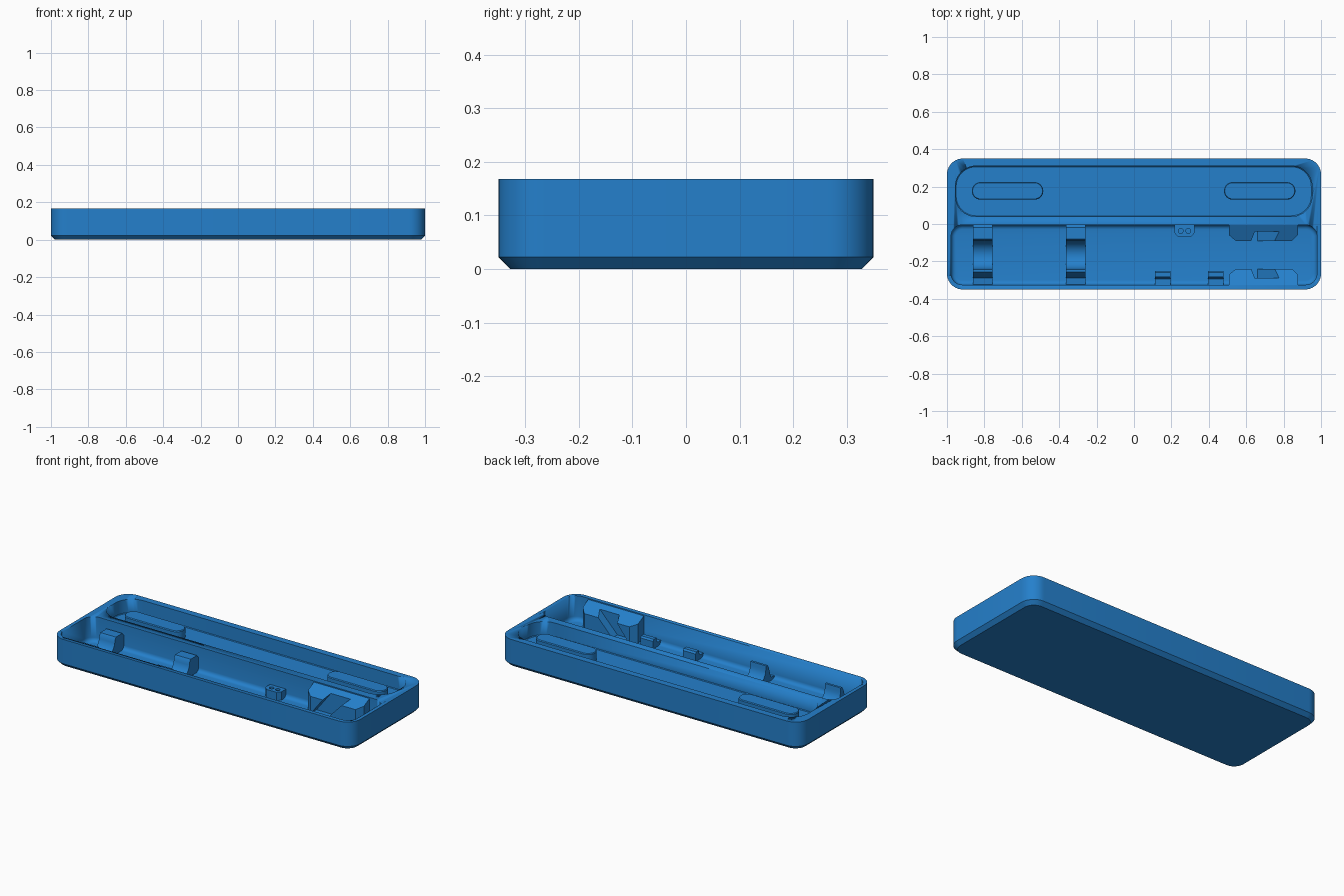
import bpy, bmesh, math

if "Cube" in bpy.data.objects:
    bpy.data.objects.remove(bpy.data.objects["Cube"])

blue = bpy.data.materials.new("blue plastic")
blue.diffuse_color = (0.018, 0.215, 0.6, 1)
blue.use_nodes = True
blue.node_tree.nodes["Principled BSDF"].inputs["Base Color"].default_value = blue.diffuse_color
H = 0.168          # overall height
MID = -0.165       # centre line of the front bay


def make(name, bm, smooth=False):
    bmesh.ops.recalc_face_normals(bm, faces=bm.faces)
    me = bpy.data.meshes.new(name)
    bm.to_mesh(me)
    bm.free()
    me.materials.append(blue)
    ob = bpy.data.objects.new(name, me)
    bpy.context.collection.objects.link(ob)
    if smooth:
        bpy.ops.object.select_all(action='DESELECT')
        ob.select_set(True)
        bpy.context.view_layer.objects.active = ob
        bpy.ops.object.shade_smooth_by_angle(angle=math.radians(30))
    return ob


def rounded_loft(name, x0, x1, y0, y1, r, levels, seg=10):
    """Rounded rectangle lofted through (z, inset) levels."""
    bm = bmesh.new()
    rings = []
    for z, ins in levels:
        rr = max(r - ins, 0.004)
        ring = []
        for k, (cx, cy) in enumerate(((x1, y1), (x0, y1), (x0, y0), (x1, y0))):
            sx, sy = (1, -1, -1, 1)[k], (1, 1, -1, -1)[k]
            px, py = cx - sx * (ins + rr), cy - sy * (ins + rr)
            for i in range(seg + 1):
                a = math.pi / 2 * (k + i / seg)
                ring.append(bm.verts.new((px + rr * math.cos(a), py + rr * math.sin(a), z)))
        rings.append(ring)
    n = len(rings[0])
    for a, b in zip(rings, rings[1:]):
        for i in range(n):
            bm.faces.new((a[i], a[(i + 1) % n], b[(i + 1) % n], b[i]))
    bm.faces.new(rings[0])
    bm.faces.new(rings[-1])
    return make(name, bm, True)


def prism(name, pts, axis, lo, hi, smooth=False):
    """Extrude a 2D outline along x (outline y,z), y (x,z) or z (x,y)."""
    place = {'x': lambda p, t: (t, p[0], p[1]),
             'y': lambda p, t: (p[0], t, p[1]),
             'z': lambda p, t: (p[0], p[1], t)}[axis]
    bm = bmesh.new()
    a = [bm.verts.new(place(p, lo)) for p in pts]
    b = [bm.verts.new(place(p, hi)) for p in pts]
    n = len(pts)
    for i in range(n):
        bm.faces.new((a[i], a[(i + 1) % n], b[(i + 1) % n], b[i]))
    bm.faces.new(a)
    bm.faces.new(b)
    return make(name, bm, smooth)


def cut(ob, cutter):
    m = ob.modifiers.new("cut", 'BOOLEAN')
    m.operation = 'DIFFERENCE'
    m.solver = 'EXACT'
    m.object = cutter
    cutter.hide_render = True
    cutter.hide_set(True)


# Tray body with chamfered underside
body = rounded_loft("tray_body", -1, 1, -0.35, 0.35, 0.085, [(0, 0.022), (0.022, 0), (H, 0)])

# Large front bay with a filleted floor edge
R = 0.024
fillet = [(0.02 + R * (1 - math.sin(a)), R * (1 - math.cos(a)))
          for a in (math.pi / 2 * (1 - i / 4) for i in range(5))]
cut(body, rounded_loft("front_bay_cutter", -0.978, 0.978, -0.325, -0.005, 0.06,
                       fillet + [(0.25, 0)]))

# Shallow back bay
cut(body, rounded_loft("back_bay_cutter", -0.955, 0.952, 0.04, 0.31, 0.11,
                       [(0.085, 0.004), (0.089, 0), (0.25, 0)]))

# Raised oblong pads in the back bay
for side, x0 in (("left", -0.867), ("right", 0.481)):
    rounded_loft("pad_" + side, x0, x0 + 0.382, 0.13, 0.224, 0.047,
                 [(0.08, 0), (0.137, 0), (0.142, 0.004)])

# Cradle clips with a round saddle
saddle = [(MID + 0.075 * math.cos(a), 0.105 + 0.075 * math.sin(a))
          for a in (-math.pi * i / 16 for i in range(17))]
outline = ([(0.0, 0.015), (0.0, 0.1), (-0.02, 0.122), (-0.08, 0.122)] + saddle +
           [(-0.242, 0.125), (-0.256, 0.125), (-0.268, 0.105), (-0.288, 0.04), (-0.33, 0.035), (-0.33, 0.015)])
for side, x0 in (("left", -0.86), ("right", -0.363)):
    prism("cradle_clip_" + side, outline, 'x', x0, x0 + 0.104, True)

# Small hooked tabs along the front wall
tab = [(-0.33, 0.015), (-0.33, 0.045), (-0.295, 0.045), (-0.283, 0.06), (-0.283, 0.076),
       (-0.258, 0.076), (-0.25, 0.066), (-0.25, 0.015)]
for side, x0 in (("left", 0.112), ("right", 0.395)):
    prism("hook_tab_" + side, tab, 'x', x0, x0 + 0.084)

# Little socket block with two holes
block = prism("socket_block", [(0.217, 0.0), (0.217, -0.048), (0.236, -0.07), (0.304, -0.07),
                               (0.323, -0.048), (0.323, 0.0)], 'z', 0.015, 0.07)
for i, x in enumerate((0.25, 0.29)):
    ring = [(x + 0.013 * math.cos(a), -0.037 + 0.013 * math.sin(a))
            for a in (math.tau * k / 16 for k in range(16))]
    cut(block, prism("hole_cutter_%d" % i, ring, 'z', 0.035, 0.1))

# Facing holder blocks, sloped inward and split by a slanted slot
for side, s in (("back", 1), ("front", -1)):
    pts = [(0.508, 0.165), (0.508, 0.105), (0.545, 0.075), (0.845, 0.075), (0.878, 0.108), (0.878, 0.165)]
    holder = prism("holder_" + side, [(x, MID + s * y) for x, y in pts], 'z', 0.015, H)
    for v in holder.data.vertices:
        if v.co.z > 0.1:
            v.co.z = 0.118 + 0.046 * (abs(v.co.y - MID) - 0.075) / 0.09
    ya, yb = sorted((MID + s * 0.05, MID + s * 0.125))
    slot = prism("slot_cutter_" + side, [(0.535, 0.0), (0.64, 0.0), (0.83, 0.2), (0.69, 0.2)], 'y', ya, yb)
    cut(holder, slot)
